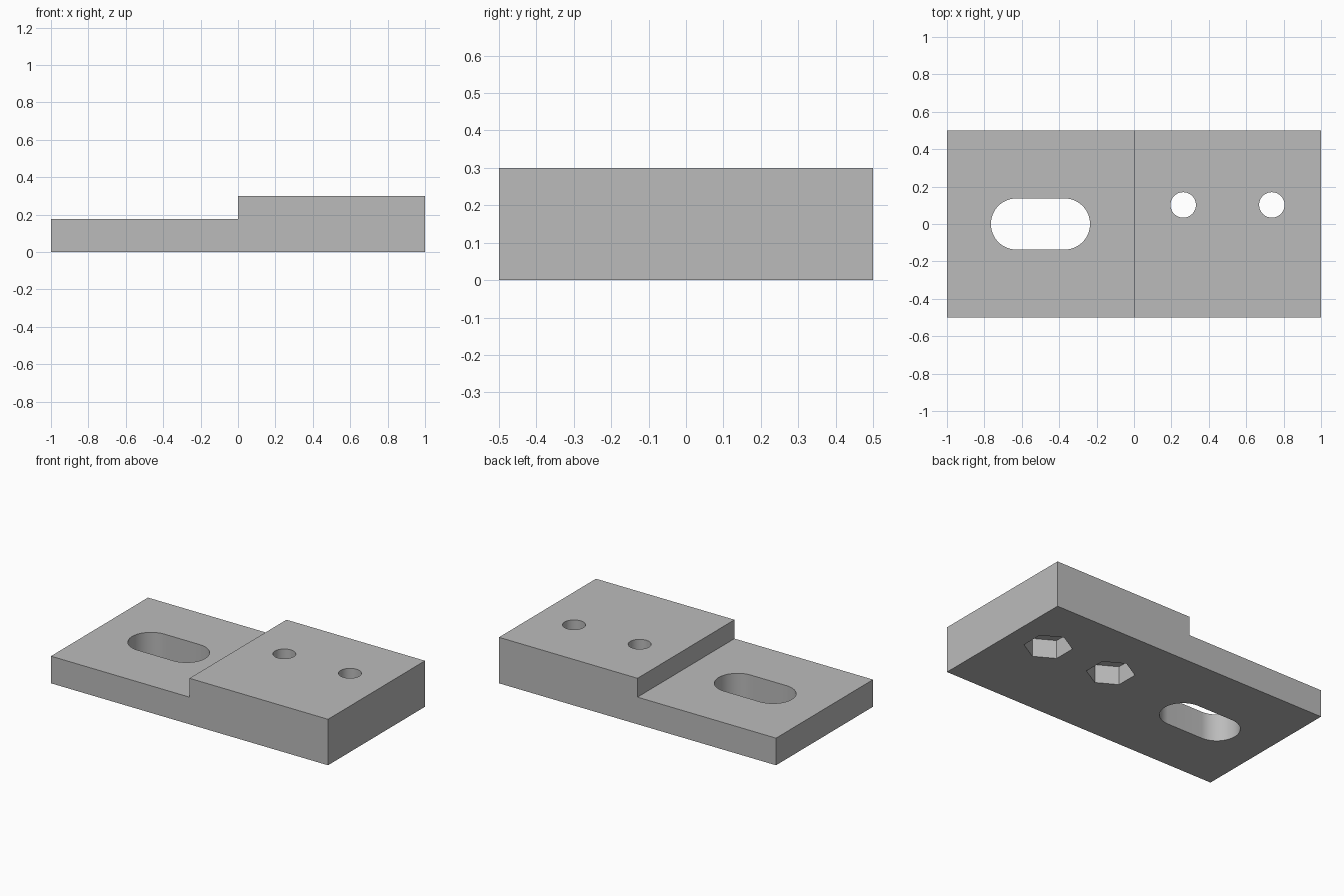
import bpy, bmesh
from math import pi, sin, cos, radians

default_cube = bpy.data.objects.get("Cube")
if default_cube:
    bpy.data.objects.remove(default_cube)

LOW, HIGH = 0.177, 0.3
NUT_DEPTH = 0.12


def prism(name, points, direction):
    """Closed solid made by extruding a planar outline along direction."""
    bm = bmesh.new()
    face = bm.faces.new([bm.verts.new(p) for p in points])
    extruded = bmesh.ops.extrude_face_region(bm, geom=[face])["geom"]
    moved = [g for g in extruded if isinstance(g, bmesh.types.BMVert)]
    bmesh.ops.translate(bm, verts=moved, vec=direction)
    bmesh.ops.recalc_face_normals(bm, faces=bm.faces)
    mesh = bpy.data.meshes.new(name)
    bm.to_mesh(mesh)
    bm.free()
    obj = bpy.data.objects.new(name, mesh)
    bpy.context.collection.objects.link(obj)
    return obj


def arc(cx, cy, radius, start, end, steps):
    angles = [start + (end - start) * i / steps for i in range(steps + 1)]
    return [(cx + radius * cos(a), cy + radius * sin(a), -0.1) for a in angles]


def cutter(name, outline, top):
    obj = prism(name, outline, (0, 0, top + 0.1))
    obj.hide_render = True
    return obj


# Stepped plate, from its side profile
profile = [(-1, 0), (1, 0), (1, HIGH), (0, HIGH), (0, LOW), (-1, LOW)]
plate = prism("stepped_plate", [(x, -0.5, z) for x, z in profile], (0, 1, 0))

# Rounded slot through the low half
slot = arc(-0.372, 0, 0.137, -pi / 2, pi / 2, 32)
slot += arc(-0.628, 0, 0.137, pi / 2, 3 * pi / 2, 32)
cutters = [cutter("slot_cutter", slot, 0.5)]

# Two screw holes with hexagonal nut pockets underneath
for side, x in (("inner", 0.263), ("outer", 0.737)):
    hole = arc(x, 0.102, 0.068, 0, 2 * pi, 48)[:-1]
    pocket = arc(x, 0.102, 0.143, pi / 6, pi / 6 + 2 * pi, 6)[:-1]
    cutters.append(cutter(side + "_hole_cutter", hole, 0.5))
    cutters.append(cutter(side + "_nut_cutter", pocket, NUT_DEPTH))

bpy.ops.object.select_all(action="DESELECT")
bpy.context.view_layer.objects.active = plate
plate.select_set(True)
for c in cutters:
    mod = plate.modifiers.new(c.name, "BOOLEAN")
    mod.operation = "DIFFERENCE"
    mod.solver = "EXACT"
    mod.object = c
    bpy.ops.object.modifier_apply(modifier=mod.name)
for c in cutters:
    bpy.data.objects.remove(c)

# Plain grey finish
grey = bpy.data.materials.new("plain_grey")
grey.use_nodes = True
colour = (0.5, 0.5, 0.5, 1)
grey.diffuse_color = colour
grey.node_tree.nodes["Principled BSDF"].inputs["Base Color"].default_value = colour
plate.data.materials.clear()
plate.data.materials.append(grey)
bpy.ops.object.shade_smooth_by_angle(angle=radians(30))
